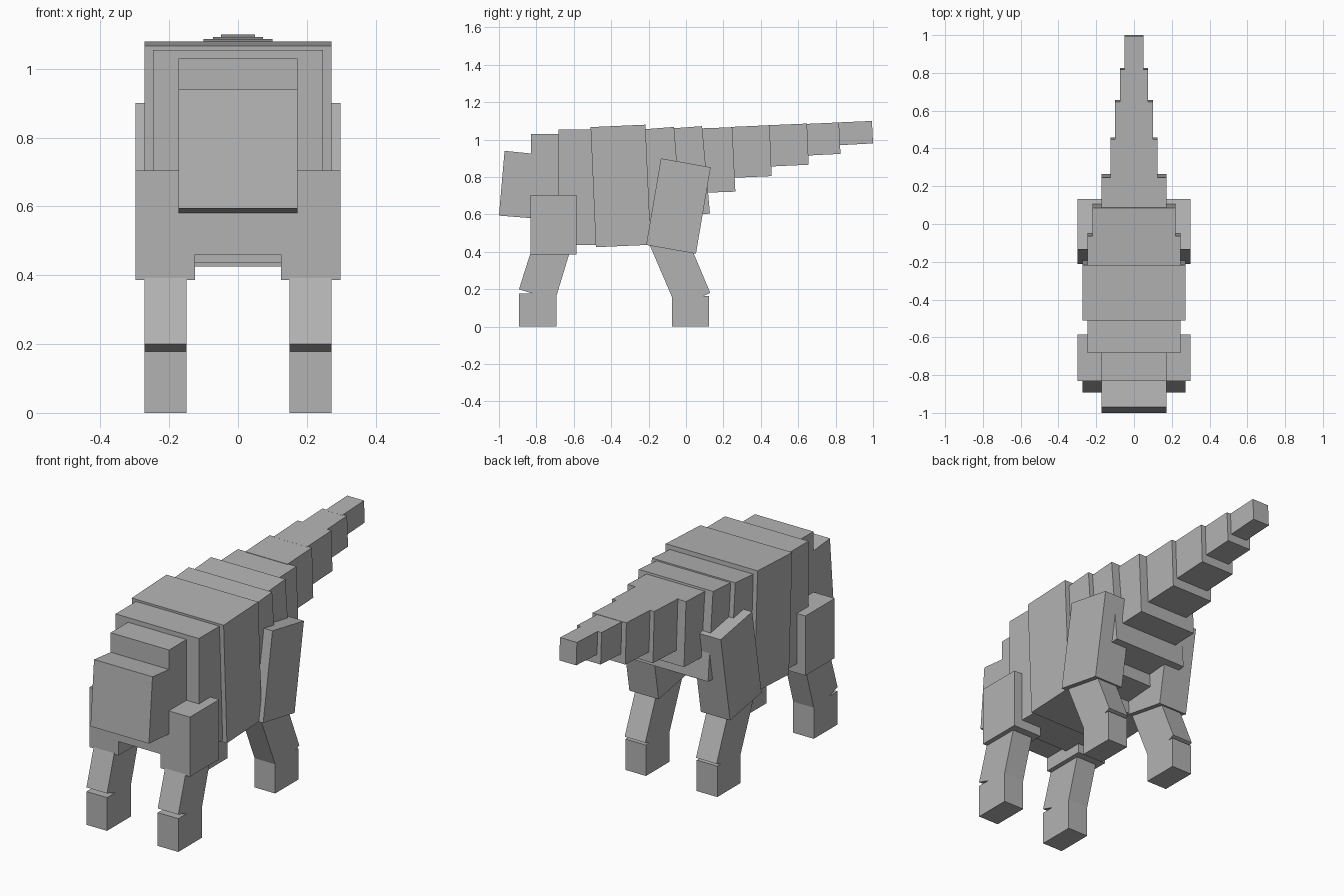
import bpy
import bmesh

cube = bpy.data.objects.get("Cube")
if cube:
    bpy.data.objects.remove(cube, do_unlink=True)

grey = bpy.data.materials.new("plain grey")
grey.use_nodes = True
colour = (0.45, 0.45, 0.45, 1.0)
grey.diffuse_color = colour
grey.node_tree.nodes["Principled BSDF"].inputs["Base Color"].default_value = colour


def block(name, x0, x1, outline):
    """Extrude a (y, z) side outline from x0 to x1."""
    bm = bmesh.new()
    face = bm.faces.new([bm.verts.new((x0, y, z)) for y, z in outline])
    ext = bmesh.ops.extrude_face_region(bm, geom=[face])
    moved = [v for v in ext["geom"] if isinstance(v, bmesh.types.BMVert)]
    bmesh.ops.translate(bm, verts=moved, vec=(x1 - x0, 0, 0))
    bmesh.ops.recalc_face_normals(bm, faces=bm.faces)
    mesh = bpy.data.meshes.new(name)
    bm.to_mesh(mesh)
    bm.free()
    mesh.materials.append(grey)
    obj = bpy.data.objects.new(name, mesh)
    bpy.context.collection.objects.link(obj)
    return obj


def box(y0, y1, z0, z1):
    return [(y0, z0), (y1, z0), (y1, z1), (y0, z1)]


# Head, body and tail: half width, then outline from front top round to front bottom
spine = {
    "head": (0.173, [(-0.97, 0.94), (-0.80, 0.923), (-0.80, 0.578), (-1.0, 0.594)]),
    "neck": (0.173, box(-0.83, -0.66, 0.46, 1.03)),
    "shoulders": (0.247, box(-0.683, -0.48, 0.436, 1.055)),
    "torso": (0.272, [(-0.51, 1.067), (-0.217, 1.08), (-0.188, 0.438), (-0.482, 0.425)]),
    "front_hip": (0.247, [(-0.23, 1.055), (-0.064, 1.068), (-0.02, 0.52), (-0.19, 0.507)]),
    "rear_hip": (0.22, [(-0.08, 1.06), (0.086, 1.072), (0.128, 0.605), (-0.05, 0.59)]),
    "tail_1": (0.173, [(0.07, 1.06), (0.247, 1.066), (0.264, 0.722), (0.09, 0.716)]),
    "tail_2": (0.125, [(0.24, 1.068), (0.447, 1.077), (0.458, 0.805), (0.25, 0.796)]),
    "tail_3": (0.10, [(0.44, 1.077), (0.647, 1.086), (0.656, 0.866), (0.445, 0.856)]),
    "tail_4": (0.073, [(0.64, 1.084), (0.818, 1.092), (0.826, 0.924), (0.648, 0.915)]),
    "tail_5": (0.05, [(0.81, 1.092), (0.994, 1.10), (1.0, 0.98), (0.816, 0.97)]),
}
for name, (half, outline) in spine.items():
    block(name, -half, half, outline)

# Legs: inner x, outer x, outline; built on both sides
limbs = {
    "front_upper_leg": (0.125, 0.298, box(-0.832, -0.585, 0.386, 0.705)),
    "front_shin": (0.15, 0.272, [(-0.82, 0.43), (-0.612, 0.43), (-0.70, 0.14), (-0.893, 0.20)]),
    "front_foot": (0.15, 0.272, box(-0.893, -0.692, 0.0, 0.178)),
    "hind_thigh": (0.125, 0.298, [(-0.134, 0.90), (0.132, 0.852), (0.053, 0.39), (-0.213, 0.437)]),
    "hind_shin": (0.15, 0.272, [(-0.20, 0.45), (0.025, 0.43), (0.13, 0.18), (-0.052, 0.105)]),
    "hind_foot": (0.15, 0.272, box(-0.074, 0.124, 0.0, 0.165)),
}
for name, (inner, outer, outline) in limbs.items():
    block("left_" + name, inner, outer, outline)
    block("right_" + name, -outer, -inner, outline)
